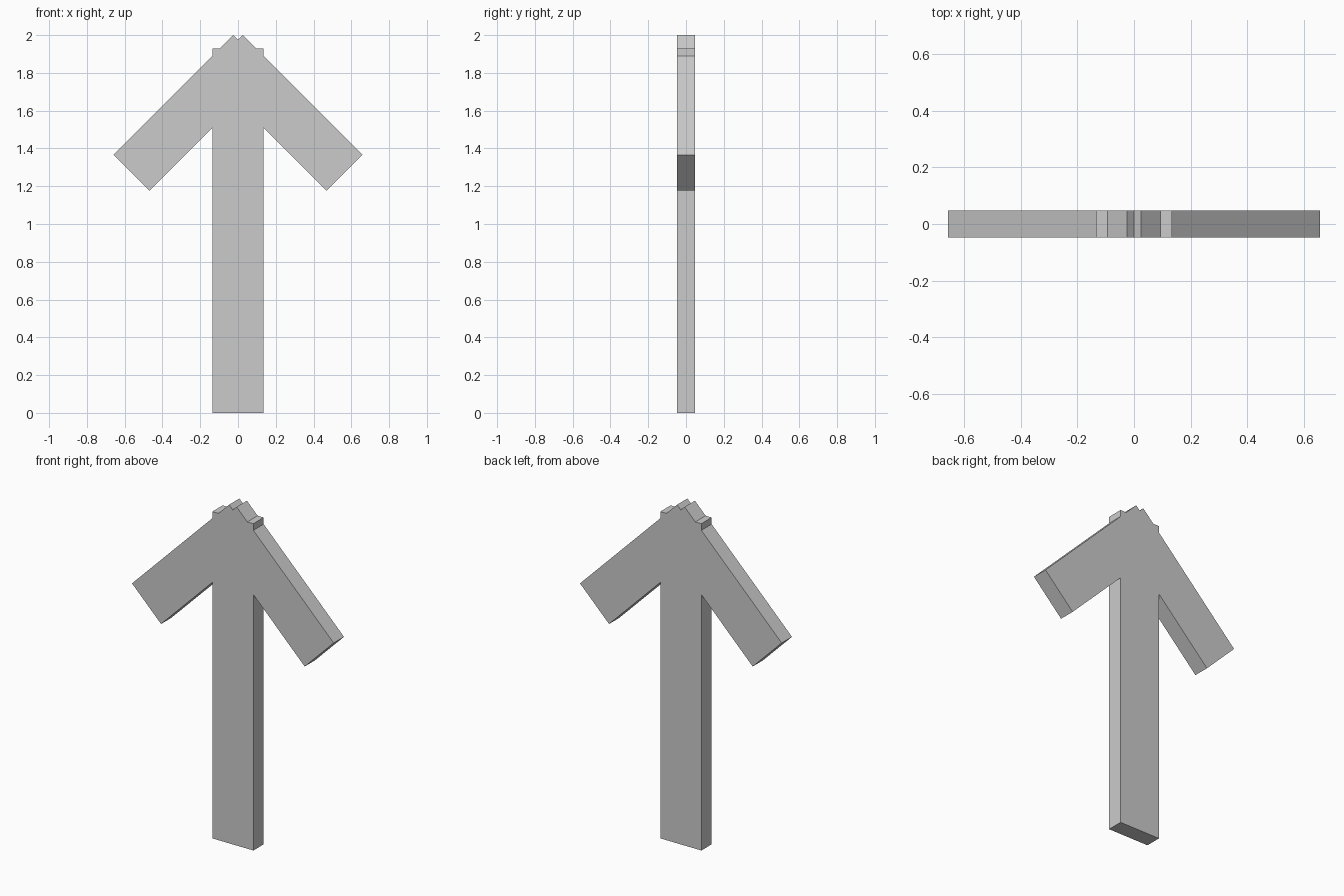
import bpy
import math

if "Cube" in bpy.data.objects:
    bpy.data.objects.remove(bpy.data.objects["Cube"])

DEPTH = 0.096

grey = bpy.data.materials.new("plain grey")
grey.diffuse_color = (0.6, 0.6, 0.6, 1.0)
grey.use_nodes = True
grey.node_tree.nodes["Principled BSDF"].inputs["Base Color"].default_value = grey.diffuse_color


def plank(name, centre, width, length, tilt=0.0):
    """Flat board of the shared depth, turned about the y axis."""
    bpy.ops.mesh.primitive_cube_add(size=1, location=(centre[0], 0, centre[1]))
    ob = bpy.context.object
    ob.name = name
    ob.scale = (width, DEPTH, length)
    ob.rotation_euler.y = tilt
    bpy.ops.object.transform_apply(location=False, rotation=True, scale=True)
    ob.data.materials.append(grey)
    return ob


# Upright shaft
plank("shaft", (0, 0.965), 0.268, 1.93)

# Two arrowhead arms crossing at the tip
for side, label in ((-1, "left"), (1, "right")):
    plank(label + "_arm", (side * 0.247, 1.588), 0.268, 0.897,
          -side * math.radians(45))
